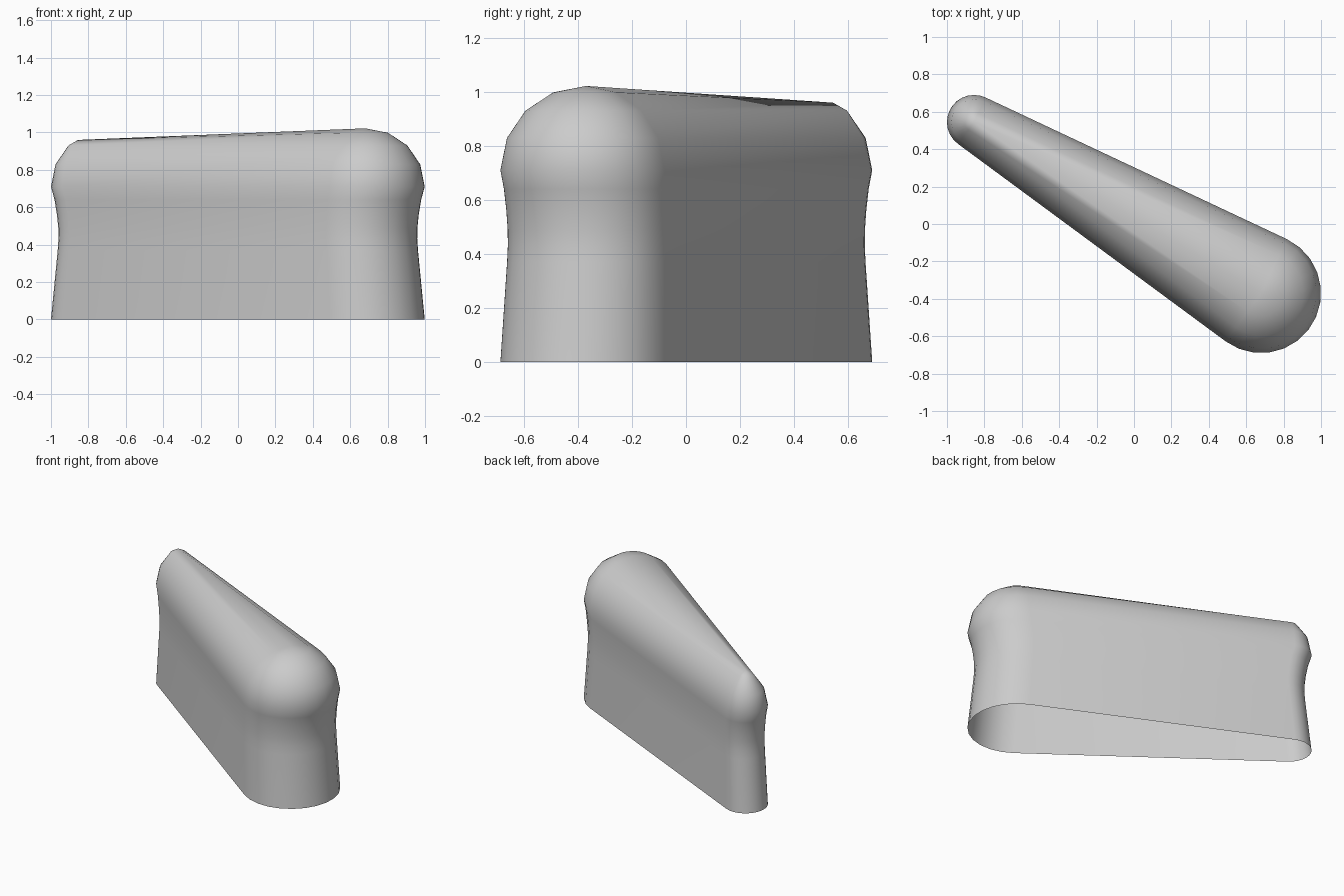
import bpy, bmesh, math
from mathutils import Vector

cube = bpy.data.objects.get("Cube")
if cube:
    bpy.data.objects.remove(cube)

grey = bpy.data.materials.new("plain grey")
grey.use_nodes = True
colour = (0.6, 0.6, 0.6, 1)
grey.diffuse_color = colour
grey.node_tree.nodes["Principled BSDF"].inputs["Base Color"].default_value = colour

# Tapered plan: a large and a small round end joined by tangent sides
BIG, BIG_R = Vector((0.68, -0.37)), 0.32
SMALL, SMALL_R = Vector((-0.855, 0.545)), 0.145
SMALL_TOP = 0.96
STEPS = 13
axis = BIG - SMALL
heading = math.atan2(axis.y, axis.x)
lean = math.pi / 2 + math.asin((BIG_R - SMALL_R) / axis.length)


def ring(bm, z, scale=1.0, inset=0.0):
    """One outline of the plan, scaled about the middle or inset evenly."""
    verts = []
    for centre, radius, start, end in (
            (BIG, BIG_R, -lean, lean),
            (SMALL, SMALL_R, lean, 2 * math.pi - lean)):
        r = max(radius - inset, 0)
        height = min(z, SMALL_TOP) if centre is SMALL else z
        for i in range(STEPS + 1):
            a = heading + start + (end - start) * i / STEPS
            p = (centre + r * Vector((math.cos(a), math.sin(a)))) * scale
            verts.append(bm.verts.new((p.x, p.y, height)))
    return verts


bm = bmesh.new()
# Waisted wall: height, scale
wall = [(0, 1), (0.37, 0.964), (0.43, 0.96), (0.49, 0.961),
        (0.56, 0.968), (0.64, 0.981), (0.71, 1)]
rings = [ring(bm, z, scale=s) for z, s in wall]
# Rounded top closing to a sloping ridge
for k in range(1, 5):
    a = k * math.pi / 8
    rings.append(ring(bm, 0.71 + 0.312 * math.sin(a),
                      inset=BIG_R * (1 - math.cos(a))))

for low, high in zip(rings, rings[1:]):
    n = len(low)
    for i in range(n):
        j = (i + 1) % n
        bm.faces.new((low[i], low[j], high[j], high[i]))
bmesh.ops.remove_doubles(bm, verts=bm.verts[:], dist=0.0005)
bmesh.ops.recalc_face_normals(bm, faces=bm.faces[:])

mesh = bpy.data.meshes.new("tapered_shell")
bm.to_mesh(mesh)
bm.free()
mesh.materials.append(grey)
shell = bpy.data.objects.new("tapered_shell", mesh)
bpy.context.collection.objects.link(shell)
bpy.context.view_layer.objects.active = shell
shell.select_set(True)
bpy.ops.object.shade_smooth_by_angle(angle=math.radians(40))
